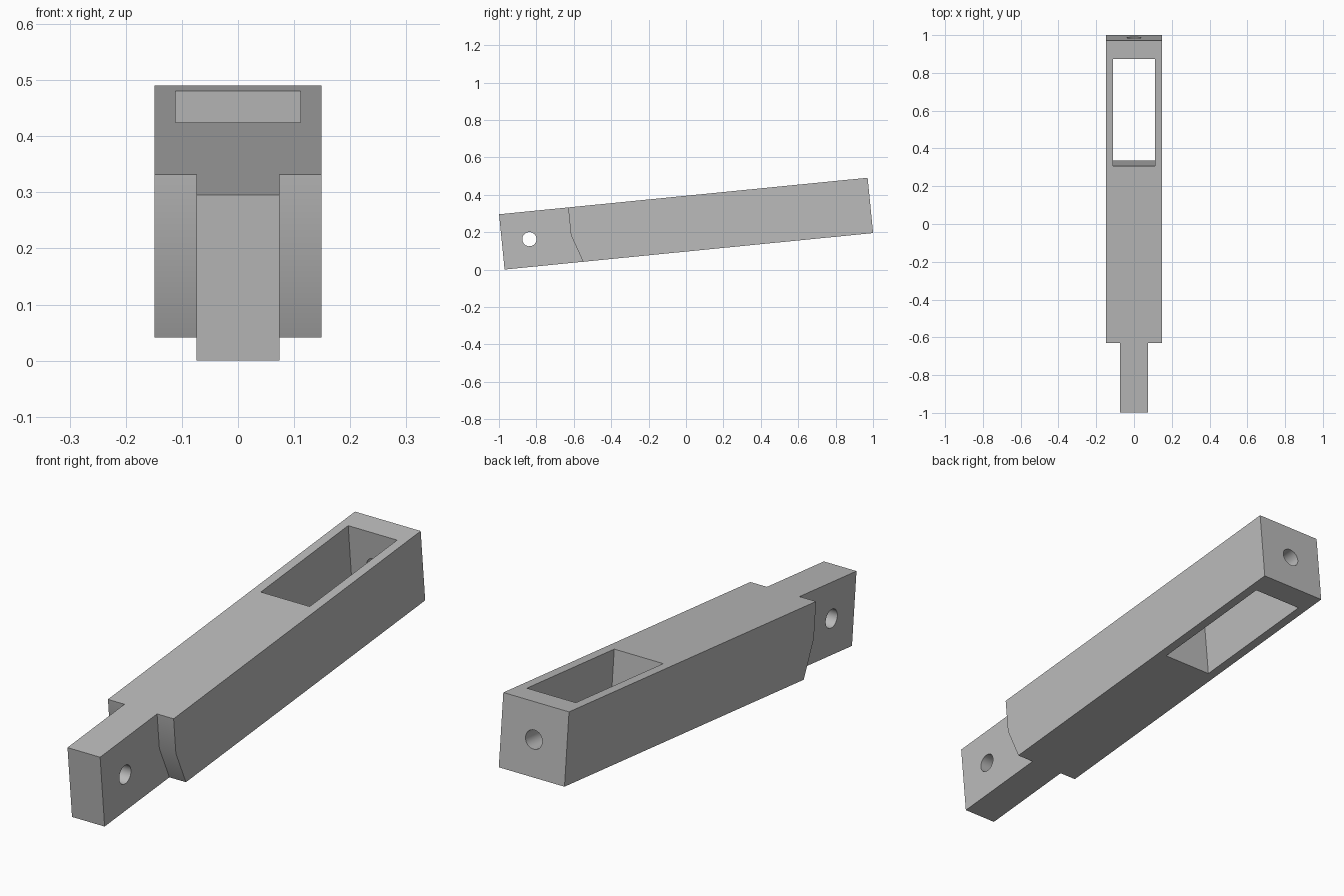
import bpy
import bmesh
import math
from mathutils import Matrix

if "Cube" in bpy.data.objects:
    bpy.data.objects.remove(bpy.data.objects["Cube"], do_unlink=True)

LENGTH, HEIGHT = 1.98, 0.297
BODY_HALF, TENON_HALF = 0.149, 0.074
HOLE_RADIUS = 0.038
SHOULDER = 0.371
MID = HEIGHT / 2
# The bar slopes upward towards the back
PLACE = Matrix.Translation((0, -0.97, 0)) @ Matrix.Rotation(math.atan(0.099), 4, 'X')

grey = bpy.data.materials.new("plain_grey")
grey.use_nodes = True
colour = (0.5, 0.5, 0.5, 1)
grey.diffuse_color = colour
grey.node_tree.nodes["Principled BSDF"].inputs["Base Color"].default_value = colour


def finish(name, bm):
    bmesh.ops.recalc_face_normals(bm, faces=bm.faces)
    bm.transform(PLACE)
    mesh = bpy.data.meshes.new(name)
    bm.to_mesh(mesh)
    bm.free()
    mesh.materials.append(grey)
    obj = bpy.data.objects.new(name, mesh)
    bpy.context.collection.objects.link(obj)
    return obj


def extrude_profile(name, points, half):
    """Side profile (along, up) extruded across the width."""
    bm = bmesh.new()
    face = bm.faces.new([bm.verts.new((-half, y, z)) for y, z in points])
    new = bmesh.ops.extrude_face_region(bm, geom=[face])["geom"]
    verts = [v for v in new if isinstance(v, bmesh.types.BMVert)]
    bmesh.ops.translate(bm, verts=verts, vec=(2 * half, 0, 0))
    return finish(name, bm)


def block(name, start, end, low, high, half):
    return extrude_profile(name, [(start, low), (end, low), (end, high), (start, high)], half)


def drill(name, along, depth, axis):
    bm = bmesh.new()
    turn = Matrix.Rotation(math.pi / 2, 4, axis)
    bmesh.ops.create_cone(bm, cap_ends=True, segments=32, radius1=HOLE_RADIUS,
                          radius2=HOLE_RADIUS, depth=depth,
                          matrix=Matrix.Translation((0, along, MID)) @ turn)
    return finish(name, bm)


def combine(target, tool, operation):
    mod = target.modifiers.new(tool.name, 'BOOLEAN')
    mod.operation, mod.object, mod.solver = operation, tool, 'EXACT'
    bpy.context.view_layer.objects.active = target
    bpy.ops.object.modifier_apply(modifier=mod.name)
    bpy.data.objects.remove(tool, do_unlink=True)


# Wide bar with undercut shoulders
bar = extrude_profile("slotted_bar", [
    (SHOULDER, HEIGHT), (SHOULDER, MID), (0.422, 0),
    (LENGTH, 0), (LENGTH, HEIGHT)], BODY_HALF)

# Narrow tongue at the front
combine(bar, block("tongue", 0, 0.6, 0, HEIGHT, TENON_HALF), 'UNION')

# Slot through the bar, cross hole in the tongue, hole in the end wall
combine(bar, block("slot_cutter", 1.312, 1.881, -0.1, HEIGHT + 0.1, 0.111), 'DIFFERENCE')
combine(bar, drill("tongue_hole_cutter", 0.148, 0.4, 'Y'), 'DIFFERENCE')
combine(bar, drill("end_hole_cutter", LENGTH - 0.05, 0.3, 'X'), 'DIFFERENCE')

bpy.ops.object.select_all(action='DESELECT')
bar.select_set(True)
bpy.context.view_layer.objects.active = bar
bpy.ops.object.shade_smooth_by_angle(angle=math.radians(30))
